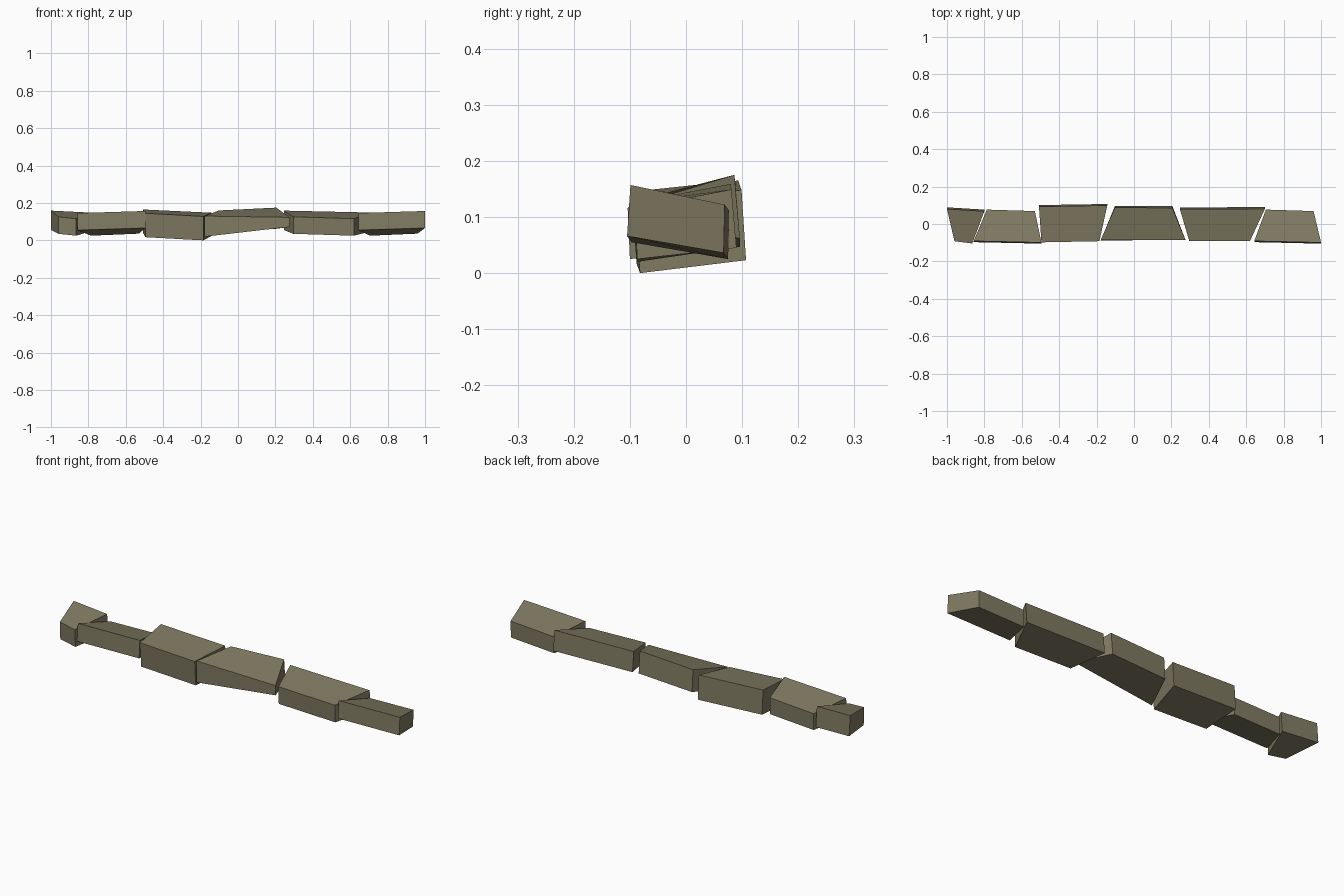
import bpy
import bmesh

if "Cube" in bpy.data.objects:
    bpy.data.objects.remove(bpy.data.objects["Cube"])

# One warm grey stone colour
stone = bpy.data.materials.new("warm_grey_stone")
stone.diffuse_color = (0.215, 0.195, 0.122, 1)
stone.use_nodes = True
stone.node_tree.nodes["Principled BSDF"].inputs["Base Color"].default_value = stone.diffuse_color

# End profiles (y, z): front bottom, front top, back top, back bottom
LOW_FRONT = [(-0.088, 0.035), (-0.092, 0.126), (0.080, 0.159), (0.089, 0.055)]
HIGH_FRONT = [(-0.097, 0.055), (-0.091, 0.146), (0.077, 0.111), (0.075, 0.025)]
THICK = [(-0.088, 0.017), (-0.098, 0.145), (0.093, 0.165), (0.101, 0.040)]
WEDGE_A = [(-0.088, 0.020), (-0.085, 0.130), (0.088, 0.160), (0.096, 0.047)]
WEDGE_B = [(-0.084, 0.072), (-0.085, 0.123), (0.086, 0.175), (0.096, 0.062)]


def shifted(profile, dy, dz):
    return [(y + dy, z + dz) for y, z in profile]


def make_stone(name, front, back, left_end, right_end):
    """Block with slanted ends: front/back are its x ranges on each long side."""
    bm = bmesh.new()
    rings = []
    for i, profile in enumerate((left_end, right_end)):
        xs = (front[i], front[i], back[i], back[i])
        rings.append([bm.verts.new((x, y, z)) for x, (y, z) in zip(xs, profile)])
    a, b = rings
    bm.faces.new(a)
    bm.faces.new(b[::-1])
    for i in range(4):
        j = (i + 1) % 4
        bm.faces.new((a[i], a[j], b[j], b[i]))
    bmesh.ops.recalc_face_normals(bm, faces=bm.faces)
    mesh = bpy.data.meshes.new(name)
    bm.to_mesh(mesh)
    bm.free()
    mesh.materials.append(stone)
    bpy.context.collection.objects.link(bpy.data.objects.new(name, mesh))


# Row of stones, left to right
make_stone("left_end_stone", (-0.96, -0.865), (-1.0, -0.80),
           shifted(LOW_FRONT, 0, 0), shifted(LOW_FRONT, -0.012, -0.01))
make_stone("left_stone", (-0.857, -0.495), (-0.787, -0.53),
           HIGH_FRONT, shifted(HIGH_FRONT, -0.008, 0.011))
make_stone("left_middle_stone", (-0.495, -0.185), (-0.508, -0.143),
           THICK, shifted(THICK, 0.006, -0.017))
make_stone("centre_stone", (-0.178, 0.275), (-0.102, 0.205), WEDGE_A, WEDGE_B)
make_stone("right_middle_stone", (0.296, 0.62), (0.245, 0.70),
           LOW_FRONT, shifted(LOW_FRONT, 0.001, -0.01))
make_stone("right_end_stone", (0.643, 1.0), (0.705, 0.96),
           HIGH_FRONT, shifted(HIGH_FRONT, -0.008, 0.011))
